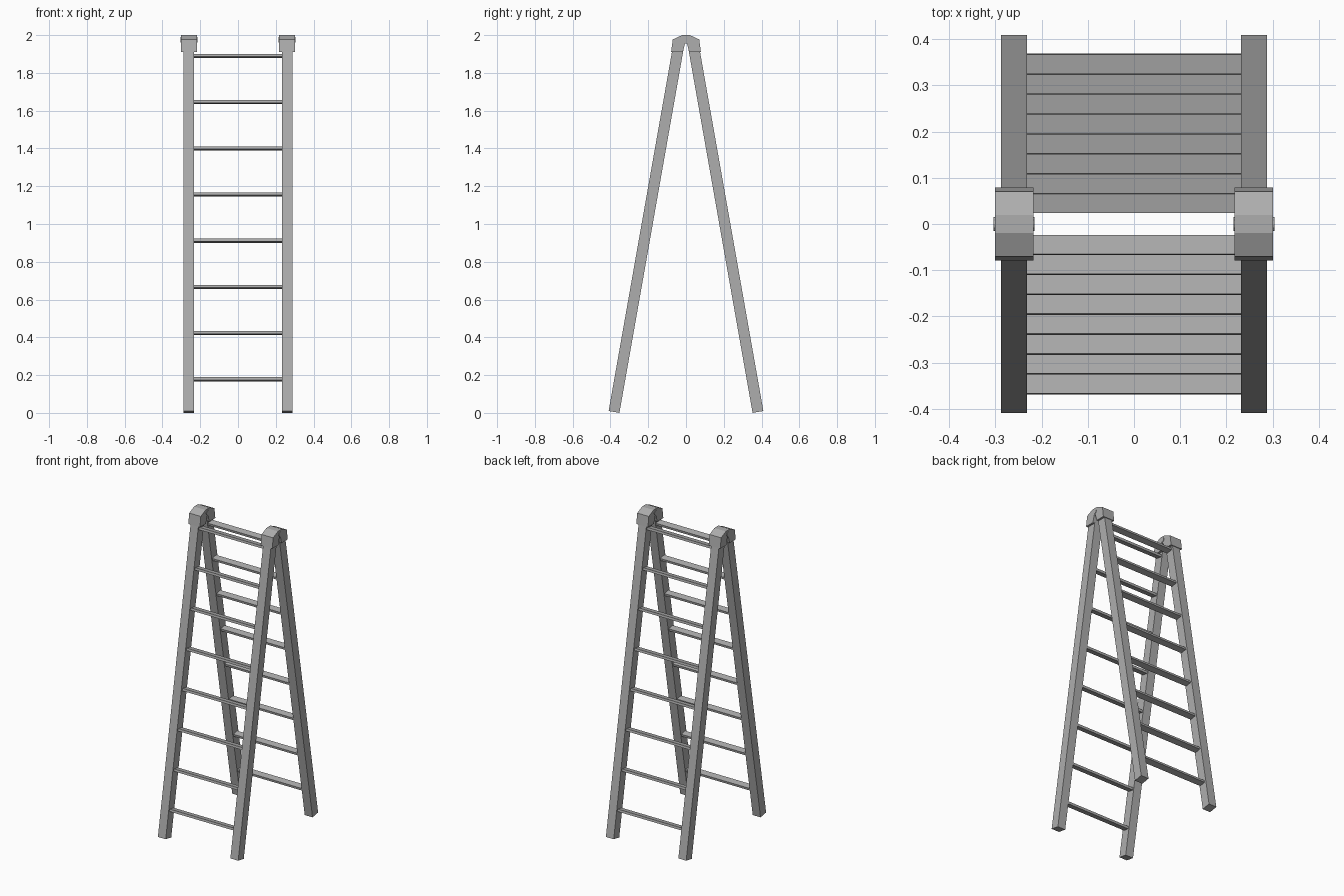
import bpy, bmesh, math

if "Cube" in bpy.data.objects:
    bpy.data.objects.remove(bpy.data.objects["Cube"])

LEAN = math.radians(10)
T = math.tan(LEAN)

# Dark grey used on every part
GREY = bpy.data.materials.new("dark_grey")
GREY.diffuse_color = (0.42, 0.42, 0.42, 1)
GREY.use_nodes = True
GREY.node_tree.nodes["Principled BSDF"].inputs["Base Color"].default_value = GREY.diffuse_color


def add_object(name, bm):
    me = bpy.data.meshes.new(name)
    bm.to_mesh(me)
    bm.free()
    me.materials.append(GREY)
    ob = bpy.data.objects.new(name, me)
    bpy.context.collection.objects.link(ob)
    return ob


def box(name, size, loc, rot_x=0.0):
    bm = bmesh.new()
    bmesh.ops.create_cube(bm, size=1.0)
    bmesh.ops.scale(bm, vec=size, verts=bm.verts)
    ob = add_object(name, bm)
    ob.location = loc
    ob.rotation_euler = (rot_x, 0, 0)


def extrude_x(name, profile, x0, x1):
    # Extrudes a (y, z) outline along x
    bm = bmesh.new()
    f = bm.faces.new([bm.verts.new((x0, y, z)) for y, z in profile])
    ext = bmesh.ops.extrude_face_region(bm, geom=[f])["geom"]
    bmesh.ops.translate(bm, vec=(x1 - x0, 0, 0),
                        verts=[v for v in ext if isinstance(v, bmesh.types.BMVert)])
    # Keep the starting end closed
    bmesh.ops.holes_fill(bm, edges=[e for e in bm.edges if e.is_boundary], sides=0)
    bmesh.ops.recalc_face_normals(bm, faces=bm.faces)
    add_object(name, bm)


# Two leaning ladder frames: front (-1) and back (+1)
LEG_LEN = 1.965
for s, side in ((-1, "front"), (1, "back")):
    mid_z = 0.005 + LEG_LEN / 2 * math.cos(LEAN)
    for sx, lr in ((-1, "left"), (1, "right")):
        box(f"{side}_rail_{lr}", (0.056, 0.058, LEG_LEN),
            (sx * 0.26, s * (0.381 - (mid_z - 0.005) * T), mid_z), s * LEAN)
    # Flat treads tilted with the frame
    for i in range(8):
        z = 0.178 + i * 0.2445
        box(f"{side}_rung_{i + 1}", (0.47, 0.0415, 0.015),
            (0, s * (0.379 - z * T), z), s * LEAN)

# Hinge caps joining the rails, each with a pivot pin
half = [(0.02, 2.0), (0.07, 1.977), (0.079, 1.91), (0.017, 1.91), (0.005, 1.956)]
outline = half + [(-y, z) for y, z in reversed(half)]
for sx, lr in ((-1, "left"), (1, "right")):
    a, b = sorted((sx * 0.218, sx * 0.301))
    extrude_x(f"hinge_cap_{lr}", outline, a, b)
    bpy.ops.mesh.primitive_cylinder_add(vertices=12, radius=0.015, depth=0.089,
                                        location=(sx * 0.2595, 0, 1.976),
                                        rotation=(0, math.pi / 2, 0))
    pin = bpy.context.object
    pin.name = f"hinge_pin_{lr}"
    pin.data.materials.append(GREY)
